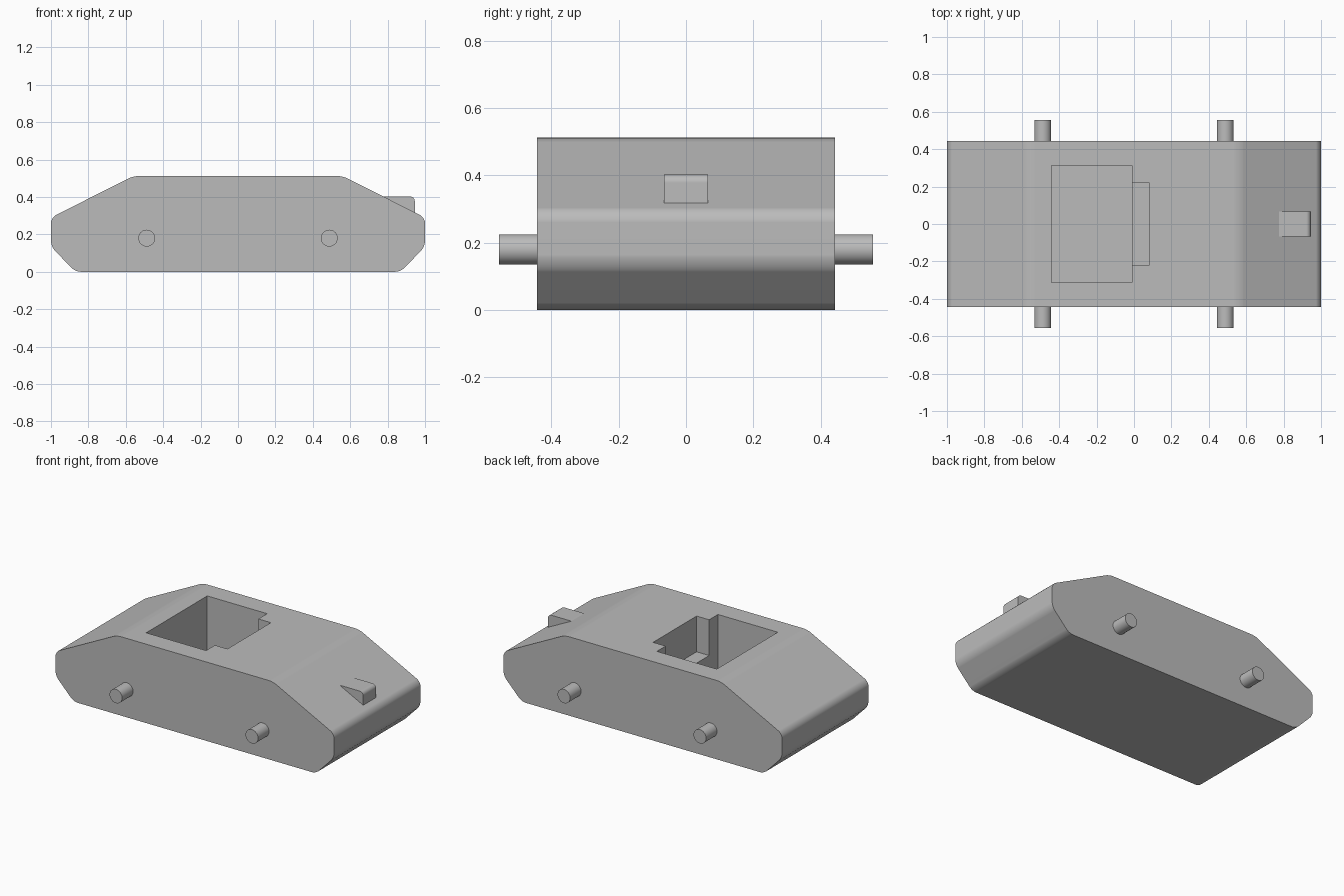
import bpy
import bmesh
from mathutils import Vector

cube = bpy.data.objects.get("Cube")
if cube:
    bpy.data.objects.remove(cube, do_unlink=True)

grey = bpy.data.materials.new("plain grey")
grey.use_nodes = True
colour = (0.5, 0.5, 0.5, 1)
grey.diffuse_color = colour
grey.node_tree.nodes["Principled BSDF"].inputs["Base Color"].default_value = colour


def prism(name, profile, y0, y1, rounded=(), radius=0.04):
    """Extrude an (x, z) profile along y, rounding the chosen corners."""
    bm = bmesh.new()
    face = bm.faces.new([bm.verts.new((x, y0, z)) for x, z in profile])
    ext = bmesh.ops.extrude_face_region(bm, geom=[face])
    moved = [v for v in ext["geom"] if isinstance(v, bmesh.types.BMVert)]
    bmesh.ops.translate(bm, verts=moved, vec=(0, y1 - y0, 0))
    corners = [profile[i] for i in rounded]
    edges = []
    for e in bm.edges:
        a, b = (v.co for v in e.verts)
        if abs(a.y - b.y) > 0.01 and any(
                (Vector((a.x, a.z)) - Vector(c)).length < 0.001 for c in corners):
            edges.append(e)
    if edges:
        bmesh.ops.bevel(bm, geom=edges, offset=radius, segments=6,
                        profile=0.5, affect='EDGES')
    bmesh.ops.recalc_face_normals(bm, faces=bm.faces)
    mesh = bpy.data.meshes.new(name)
    bm.to_mesh(mesh)
    bm.free()
    mesh.materials.append(grey)
    obj = bpy.data.objects.new(name, mesh)
    bpy.context.collection.objects.link(obj)
    return obj


def box(name, x0, x1, half_y, z0, z1):
    return prism(name, [(x0, z0), (x1, z0), (x1, z1), (x0, z1)], -half_y, half_y)


def activate(obj):
    bpy.ops.object.select_all(action='DESELECT')
    obj.select_set(True)
    bpy.context.view_layer.objects.active = obj


def finish(obj):
    activate(obj)
    bpy.ops.object.shade_smooth_by_angle(angle=0.5)
    mod = obj.modifiers.new("even shading", 'WEIGHTED_NORMAL')
    mod.keep_sharp = True


# Hull with sloped ends and softened corners
half = [(0.87, 0), (1, 0.135), (1, 0.29), (0.56, 0.512)]
outline = half + [(-x, z) for x, z in reversed(half)]
hull = prism("hull", outline, -0.443, 0.443, range(8), 0.03)

# Stepped pocket: deep main well and shallower ledge beside it
for cutter in (box("main_well_cutter", -0.44, -0.01, 0.313, 0.09, 0.7),
               box("ledge_cutter", -0.1, 0.08, 0.223, 0.28, 0.7)):
    cutter.hide_render = True
    cut = hull.modifiers.new("pocket", 'BOOLEAN')
    cut.operation = 'DIFFERENCE'
    cut.solver = 'EXACT'
    cut.object = cutter
    activate(hull)
    bpy.ops.object.modifier_apply(modifier=cut.name)
    bpy.data.objects.remove(cutter, do_unlink=True)
finish(hull)

# Catch on the sloped end
catch = prism("catch", [(0.77, 0.403), (0.77, 0.36), (0.945, 0.28), (0.945, 0.403)],
              -0.066, 0.066, [3], 0.025)
finish(catch)

# Four axle stubs
for end, x in (("right", -0.488), ("left", 0.488)):
    for place, side in (("front", -1), ("back", 1)):
        bpy.ops.mesh.primitive_cylinder_add(
            vertices=32, radius=0.045, depth=0.125,
            location=(x, side * 0.493, 0.18), rotation=(1.570796, 0, 0))
        stub = bpy.context.object
        stub.name = f"{place}_{end}_axle_stub"
        stub.data.materials.append(grey)
        finish(stub)
